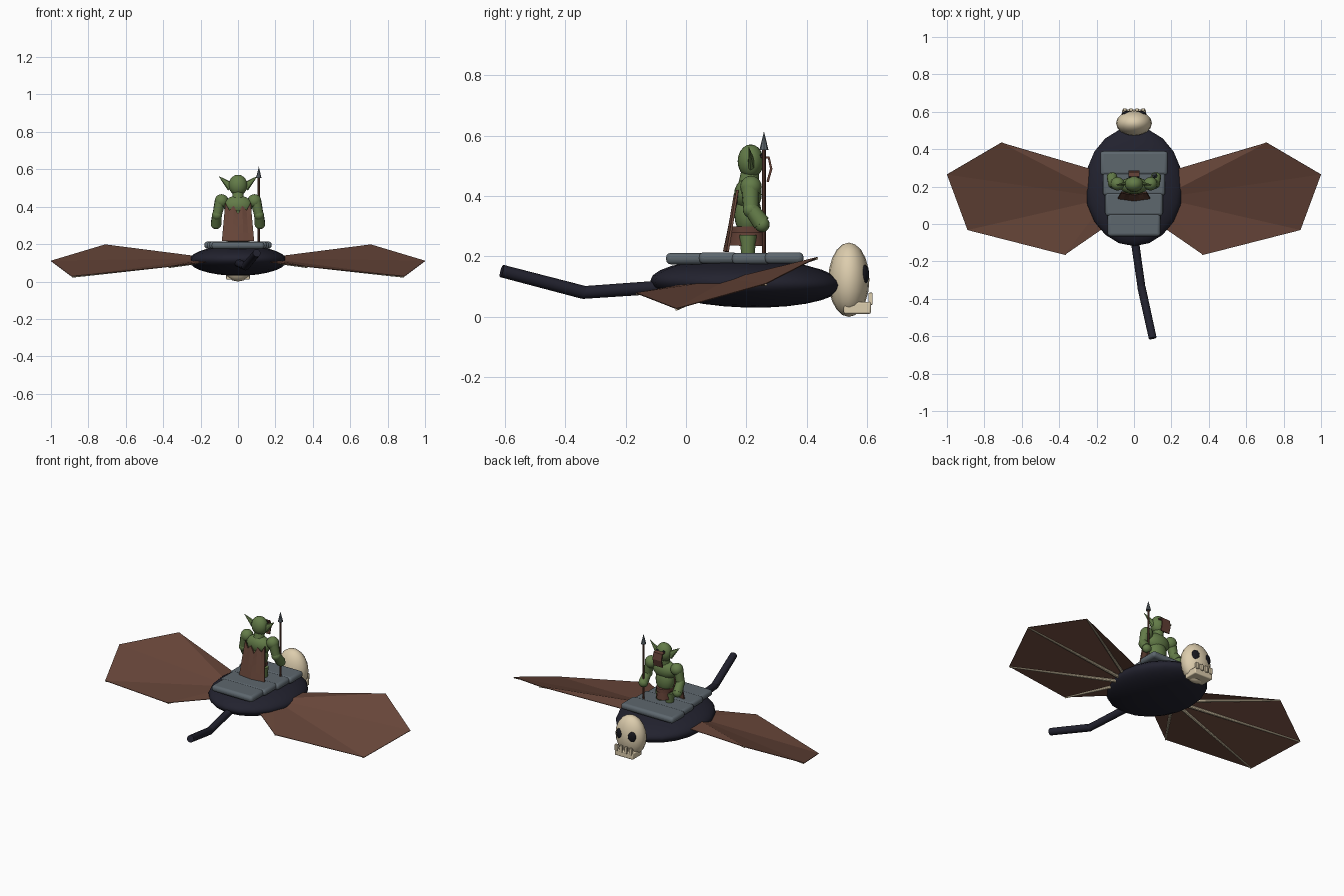
import bpy, bmesh, math
from mathutils import Vector

if "Cube" in bpy.data.objects:
    bpy.data.objects.remove(bpy.data.objects["Cube"])


def material(name, r, g, b):
    m = bpy.data.materials.new(name)
    m.use_nodes = True
    m.diffuse_color = (r, g, b, 1)
    m.node_tree.nodes["Principled BSDF"].inputs["Base Color"].default_value = (r, g, b, 1)
    return m


HIDE = material("midnight hide", .016, .016, .028)
BROWN = material("brown membrane", .14, .062, .042)
LEATHER = material("red brown leather", .12, .05, .035)
GREY = material("slate grey", .11, .135, .155)
GREEN = material("skin green", .125, .2, .065)
BONE = material("bone", .72, .61, .42)
BLACK = material("black", .008, .008, .012)


def finish(name, mat, smooth=True):
    ob = bpy.context.object
    ob.name = ob.data.name = name
    ob.data.materials.append(mat)
    if smooth:
        bpy.ops.object.shade_smooth_by_angle(angle=math.radians(40))
    return ob


def ellipsoid(name, mat, loc, radii, rot=(0, 0, 0), seg=16, rings=10):
    bpy.ops.mesh.primitive_uv_sphere_add(segments=seg, ring_count=rings, radius=1,
                                         location=loc, rotation=rot)
    bpy.context.object.scale = radii
    return finish(name, mat)


def limb(name, mat, a, b, r1, r2, sides=10, flat=1):
    a, b = Vector(a), Vector(b)
    d = b - a
    bpy.ops.mesh.primitive_cone_add(vertices=sides, radius1=r1, radius2=r2, depth=d.length,
                                    location=(a + b) / 2,
                                    rotation=d.to_track_quat('Z', 'Y').to_euler())
    bpy.context.object.scale.x = flat
    return finish(name, mat)


def box(name, mat, loc, size, bevel):
    bpy.ops.mesh.primitive_cube_add(size=1, location=loc)
    ob = bpy.context.object
    ob.scale = size
    bpy.ops.object.transform_apply(location=False, rotation=False, scale=True)
    mod = ob.modifiers.new("rounded edges", 'BEVEL')
    mod.width, mod.segments = bevel, 3
    return finish(name, mat)


def sheet(name, mat, verts, faces, thick):
    mesh = bpy.data.meshes.new(name)
    mesh.from_pydata(verts, [], faces)
    bm = bmesh.new()
    bm.from_mesh(mesh)
    bmesh.ops.recalc_face_normals(bm, faces=bm.faces)
    bm.to_mesh(mesh)
    bm.free()
    ob = bpy.data.objects.new(name, mesh)
    bpy.context.collection.objects.link(ob)
    mesh.materials.append(mat)
    mod = ob.modifiers.new("thickness", 'SOLIDIFY')
    mod.thickness, mod.offset = thick, 0
    return ob


def grid_sheet(name, mat, rows, thick):
    n = len(rows[0])
    faces = [(i * n + j, i * n + j + 1, (i + 1) * n + j + 1, (i + 1) * n + j)
             for i in range(len(rows) - 1) for j in range(n - 1)]
    return sheet(name, mat, [v for row in rows for v in row], faces, thick)


# Flying beast: body and bent tail
ellipsoid("beast_body", HIDE, (0, .2, .112), (.262, .318, .081), (math.radians(-1.5), 0, 0), 20, 14)
tail = [(0, -.06, .1), (.04, -.338, .081), (.1, -.61, .152)]
for i in range(2):
    limb(f"tail_section_{i + 1}", HIDE, tail[i], tail[i + 1], .022, .021, 12)
ellipsoid("tail_joint", HIDE, tail[1], (.0215, .0215, .0215), seg=12, rings=8)

# Wings: a membrane fan with finger bones underneath
tips = [(.71, .435, .197), (1, .265, .11), (.89, -.032, .027), (.37, -.165, .079)]
for s, side in ((1, "left"), (-1, "right")):
    fan = [(.14, .14, .124), (.2, .285, .124), *tips, (.16, -.02, .105)]
    fan = [(s * x, y, z) for x, y, z in fan]
    sheet(f"{side}_wing_membrane", BROWN, fan, [(0, i, i + 1) for i in range(1, 6)], .003)
    hub = Vector((s * .16, .15, .112))
    for i, (x, y, z) in enumerate(tips):
        tip = Vector((s * x, y, z - .003))
        limb(f"{side}_wing_bone_{i + 1}", BONE, hub, hub.lerp(tip, .995), .011, .004, 8)

# Skull head with jaw, teeth and sockets
ellipsoid("skull", BONE, (0, .539, .123), (.096, .068, .123))
box("jaw", BONE, (0, .567, .03), (.126, .09, .04), .006)
for i in range(4):
    box(f"tooth_{i + 1}", BONE, ((i - 1.5) * .033, .611, .06), (.018, .014, .04), .003)
for s, side in ((1, "left"), (-1, "right")):
    ellipsoid(f"{side}_socket", BLACK, (s * .043, .591, .14), (.025, .014, .032),
              (0, 0, -s * .3), 12, 8)

# Saddle of overlapping pads, narrowing to the tail
for i in range(4):
    box(f"saddle_pad_{i + 1}", GREY, (0, .325 - i * .109, .195 - (i % 2) * .002),
        (.36 - i * .026, .128, .038), .016)

# Rider: torso, skirt and head
ellipsoid("rider_chest", GREEN, (0, .205, .405), (.078, .046, .055))
ellipsoid("rider_belly", GREEN, (0, .205, .34), (.058, .045, .075))
limb("rider_neck", GREEN, (0, .205, .43), (0, .213, .48), .034, .03)
limb("skirt", LEATHER, (0, .202, .235), (0, .203, .285), .06, .052, 12, .8)
limb("belt", LEATHER, (0, .203, .278), (0, .203, .3), .058, .057, 12, .85)
ellipsoid("rider_head", GREEN, (0, .214, .515), (.05, .043, .056))

# Rider: limbs, ears and eyes on both sides
for s, side in ((1, "left"), (-1, "right")):
    limb(f"{side}_leg", GREEN, (s * .032, .205, .205), (s * .03, .205, .27), .023, .03)
    ellipsoid(f"{side}_shoulder", GREEN, (s * .088, .215, .43), (.037, .036, .037))
    limb(f"{side}_upper_arm", GREEN, (s * .095, .212, .43), (s * .112, .215, .355), .03, .025)
    ellipsoid(f"{side}_elbow", GREEN, (s * .112, .215, .355), (.027, .027, .027))
    limb(f"{side}_forearm", GREEN, (s * .113, .215, .358), (s * .117, .25, .31), .025, .029)
    ellipsoid(f"{side}_hand", GREEN, (s * .117, .252, .306), (.028, .025, .026))
    limb(f"{side}_ear", GREEN, (s * .036, .217, .505), (s * .102, .208, .562), .026, .001, 8, .45)
    ellipsoid(f"{side}_eye", BLACK, (s * .021, .249, .533), (.01, .006, .007), seg=8, rings=6)

# Curved face mask
mask = [(.25, .53), (.274, .527), (.282, .49), (.27, .447)]
grid_sheet("face_mask", LEATHER, [[(x, y, z) for x in (-.03, 0, .03)] for y, z in mask], .008)

# Ragged cape flaring towards the saddle
ragged = [.42, .38, .405, .362, .405, .38, .42]
rows = []
for k in range(5):
    t = k / 4
    rows.append([((.068 + .018 * t) * (j - 3) / 3,
                  .158 - .032 * t + .012 * abs(j - 3) / 3,
                  top + (.216 - top) * t) for j, top in enumerate(ragged)])
grid_sheet("cape", BROWN, rows, .008)

# Spear held on the left
limb("spear_shaft", LEATHER, (.111, .258, .205), (.111, .258, .56), .006, .006, 8)
limb("spear_tip", GREY, (.111, .258, .553), (.111, .258, .614), .015, 0, 8)
